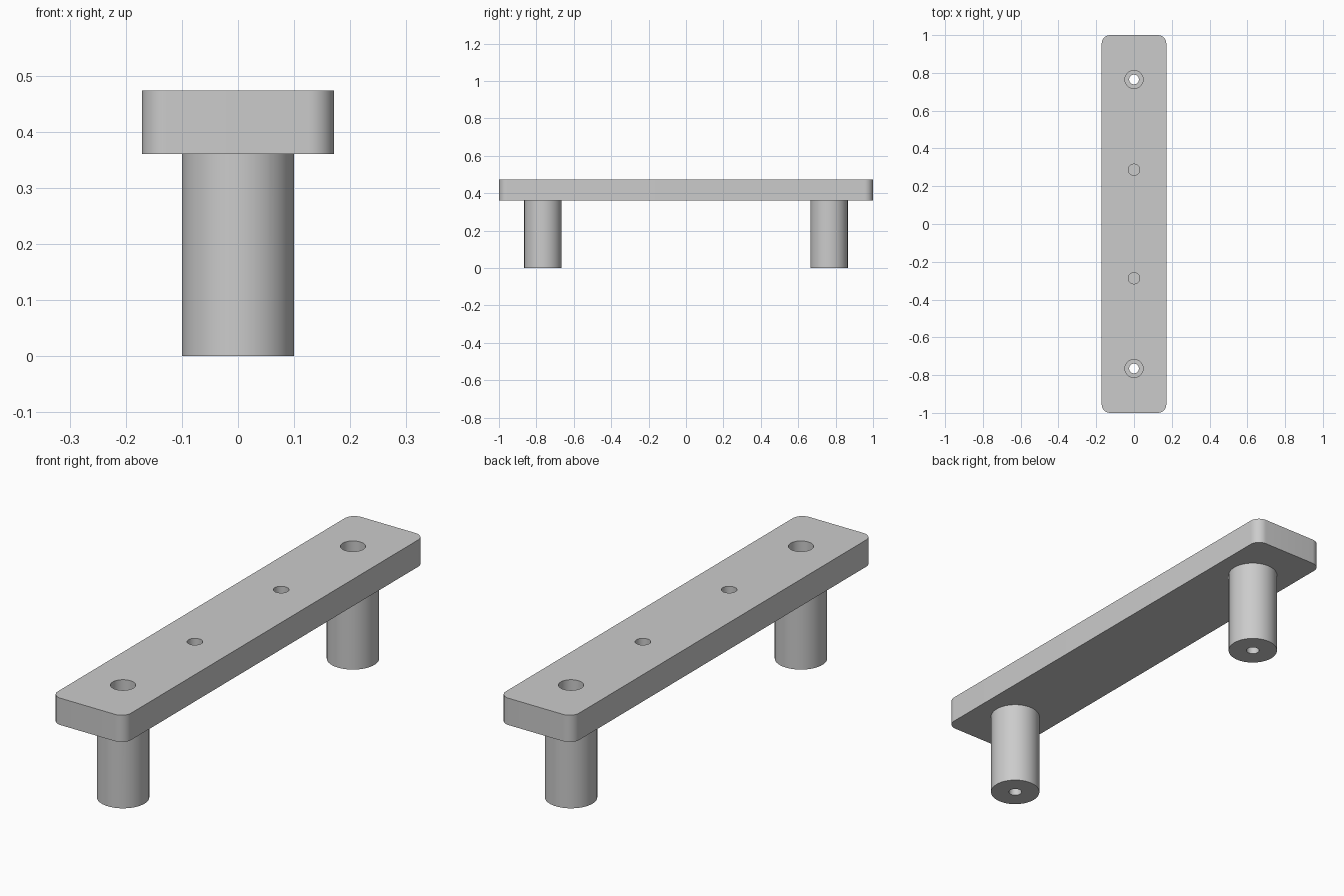
import bpy
import bmesh
from math import radians

cube = bpy.data.objects.get("Cube")
if cube:
    bpy.data.objects.remove(cube, do_unlink=True)

TOP, UNDERSIDE = 0.473, 0.36
HALF_WIDTH, CORNER = 0.171, 0.045
LEG_Y, PILOT_Y = 0.765, 0.287

grey = bpy.data.materials.new("plain grey")
grey.use_nodes = True
colour = (0.6, 0.6, 0.6, 1)
grey.diffuse_color = colour
grey.node_tree.nodes["Principled BSDF"].inputs["Base Color"].default_value = colour


def cylinder(name, radius, y, bottom, top, sides=64):
    bpy.ops.mesh.primitive_cylinder_add(
        vertices=sides, radius=radius, depth=top - bottom,
        location=(0, y, (bottom + top) / 2))
    obj = bpy.context.object
    obj.name = name
    return obj


def combine(target, tool, operation):
    """Apply a boolean and remove the tool object."""
    mod = target.modifiers.new(operation, "BOOLEAN")
    mod.operation = operation
    mod.solver = "EXACT"
    mod.object = tool
    bpy.context.view_layer.objects.active = target
    bpy.ops.object.modifier_apply(modifier=mod.name)
    bpy.data.objects.remove(tool, do_unlink=True)


# Plate with rounded vertical corners
mesh = bpy.data.meshes.new("mounting_bar")
bm = bmesh.new()
bmesh.ops.create_cube(bm, size=2)
bmesh.ops.scale(bm, vec=(HALF_WIDTH, 1, (TOP - UNDERSIDE) / 2), verts=bm.verts)
bmesh.ops.translate(bm, vec=(0, 0, (TOP + UNDERSIDE) / 2), verts=bm.verts)
upright = [e for e in bm.edges
           if abs(e.verts[0].co.z - e.verts[1].co.z) > 0.05]
bmesh.ops.bevel(bm, geom=upright, offset=CORNER, segments=12,
                profile=0.5, affect="EDGES")
bm.to_mesh(mesh)
bm.free()
bar = bpy.data.objects.new("mounting_bar", mesh)
bpy.context.collection.objects.link(bar)

for side in (-1, 1):
    y = side * LEG_Y
    # Round leg merged with the plate
    combine(bar, cylinder("leg", 0.1, y, 0, UNDERSIDE + 0.05), "UNION")
    # Counterbored screw hole through plate and leg
    combine(bar, cylinder("counterbore", 0.048, y, 0.24, TOP + 0.1, 48), "DIFFERENCE")
    combine(bar, cylinder("screw_hole", 0.026, y, -0.1, 0.3, 32), "DIFFERENCE")
    # Blind pilot hole in the top
    combine(bar, cylinder("pilot_hole", 0.03, side * PILOT_Y, TOP - 0.08, TOP + 0.1, 32),
            "DIFFERENCE")

bar.data.materials.clear()
bar.data.materials.append(grey)
for face in bar.data.polygons:
    face.material_index = 0

bpy.ops.object.select_all(action="DESELECT")
bar.select_set(True)
bpy.context.view_layer.objects.active = bar
bpy.ops.object.shade_smooth_by_angle(angle=radians(30))
